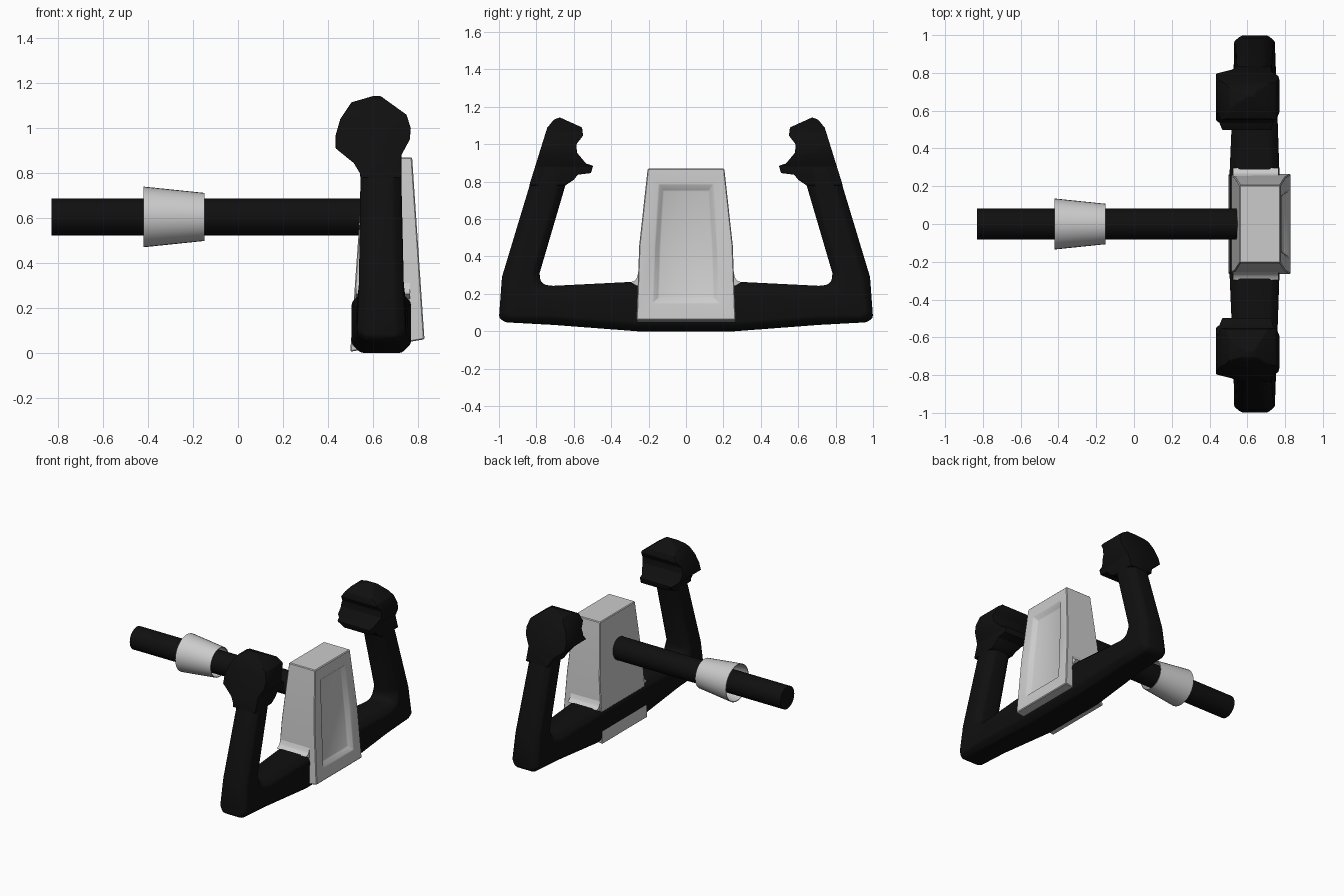
import bpy, bmesh, math
from mathutils import Vector

if "Cube" in bpy.data.objects:
    bpy.data.objects.remove(bpy.data.objects["Cube"])


def material(name, v):
    m = bpy.data.materials.new(name)
    m.diffuse_color = (v, v, v, 1)
    m.use_nodes = True
    m.node_tree.nodes["Principled BSDF"].inputs["Base Color"].default_value = m.diffuse_color
    return m


BLACK = material("matte black", 0.005)
GREY = material("light grey", 0.6)


def loft(name, loops, mat, cap_start=True, cap_end=True, closed=False):
    """Skin a list of equal-length point loops."""
    bm = bmesh.new()
    rings = [[bm.verts.new(p) for p in loop] for loop in loops]
    pairs = list(zip(rings, rings[1:])) + ([(rings[-1], rings[0])] if closed else [])
    for a, b in pairs:
        for i in range(len(a)):
            j = (i + 1) % len(a)
            bm.faces.new((a[i], a[j], b[j], b[i]))
    if cap_start and not closed:
        bm.faces.new(rings[0])
    if cap_end and not closed:
        bm.faces.new(rings[-1])
    bmesh.ops.recalc_face_normals(bm, faces=bm.faces)
    me = bpy.data.meshes.new(name)
    bm.to_mesh(me)
    bm.free()
    me.materials.append(mat)
    ob = bpy.data.objects.new(name, me)
    bpy.context.collection.objects.link(ob)
    return ob


def activate(ob):
    bpy.ops.object.select_all(action='DESELECT')
    ob.select_set(True)
    bpy.context.view_layer.objects.active = ob


def smooth(ob, angle=30):
    activate(ob)
    bpy.ops.object.shade_smooth_by_angle(angle=math.radians(angle))


def finish(ob, bevel=0.0, segments=2, mirror=False):
    """Apply edge rounding and left/right mirroring, then shade."""
    activate(ob)
    if bevel:
        m = ob.modifiers.new("bevel", 'BEVEL')
        m.width, m.segments = bevel, segments
        m.limit_method, m.angle_limit = 'ANGLE', math.radians(25)
        bpy.ops.object.modifier_apply(modifier=m.name)
    if mirror:
        m = ob.modifiers.new("mirror", 'MIRROR')
        m.use_axis = (False, True, False)
        bpy.ops.object.modifier_apply(modifier=m.name)
    smooth(ob)


def circle(x, r, n=32, z=0.605):
    return [(x, r * math.cos(2 * math.pi * i / n), z + r * math.sin(2 * math.pi * i / n))
            for i in range(n)]


# control shaft and tapered collar (thin open sleeve)
smooth(loft("shaft", [circle(-0.83, 0.082), circle(0.58, 0.082)], BLACK))
smooth(loft("collar", [circle(-0.42, 0.135), circle(-0.15, 0.107),
                       circle(-0.15, 0.102), circle(-0.42, 0.130)], GREY, closed=True))


# hub housing: back outline, front outline, recess edge, recess floor
def front_x(z):
    return 0.775 + (0.87 - z) * 0.055 / 0.81


def back_x(z):
    return 0.56 - (0.87 - z) * 0.06 / 0.86


def outline(half, x_of, offset=0.0):
    pts = half + [(-y, z) for y, z in reversed(half)]
    return [(x_of(z) + offset, y, z) for y, z in pts]


hub = loft("hub_housing", [
    outline([(0.205, 0.87), (0.250, 0.46), (0.265, 0.005)], back_x),
    outline([(0.205, 0.87), (0.250, 0.46), (0.265, 0.06)], front_x),
    outline([(0.145, 0.785), (0.165, 0.45), (0.176, 0.152)], front_x),
    outline([(0.122, 0.752), (0.140, 0.45), (0.148, 0.178)], front_x, -0.03)], GREY)
finish(hub, 0.005, 1)

# fairing between hub and cross bar
fair = [(0.24, 0.34), (0.256, 0.31), (0.263, 0.285), (0.275, 0.27), (0.297, 0.261), (0.24, 0.23)]
finish(loft("hub_fairing", [[(x, y, z) for y, z in fair] for x in (0.525, 0.765)], GREY),
       mirror=True)


# yoke: chamfered sections from the centre out and up the grip
def section(inner, outer, x0, x1, c=0.04):
    a, b = Vector((0, *inner)), Vector((0, *outer))
    L = (a - b).length
    u = (a - b) / L
    flat = [(x0 + c, 0), (x1 - c, 0), (x1, c), (x1, L - c),
            (x1 - c, L), (x0 + c, L), (x0, L - c), (x0, c)]
    return [Vector((x, 0, 0)) + b + u * t for x, t in flat]


yoke = loft("yoke_frame", [
    section((0, 0.265), (0, 0), 0.506, 0.77),
    section((0.27, 0.265), (0.26, 0), 0.506, 0.77),
    section((0.71, 0.243), (0.71, 0.034), 0.525, 0.755),
    section((0.755, 0.248), (0.967, 0.048), 0.53, 0.747),
    section((0.778, 0.268), (1.0, 0.072), 0.53, 0.747),
    section((0.783, 0.31), (0.984, 0.29), 0.538, 0.738),
    section((0.645, 0.78), (0.839, 0.77), 0.545, 0.727),
    section((0.60, 0.97), (0.768, 0.99), 0.548, 0.727)], BLACK, cap_start=False)
finish(yoke, 0.012, 2, mirror=True)

# grip head: face outline intersected with side outline, thumb ledge included
face = [(0.645, 0.78), (0.60, 0.81), (0.578, 0.837), (0.508, 0.846), (0.497, 0.885),
        (0.535, 0.897), (0.583, 0.955), (0.586, 1.0), (0.55, 1.046), (0.556, 1.09),
        (0.674, 1.143), (0.706, 1.132), (0.742, 1.088), (0.838, 0.78)]
side = [(0.546, 0.77), (0.542, 0.80), (0.515, 0.845), (0.435, 0.91), (0.435, 0.97),
        (0.455, 1.04), (0.505, 1.115), (0.625, 1.15), (0.75, 1.06), (0.769, 1.0),
        (0.765, 0.95), (0.727, 0.88), (0.727, 0.77)]
head = loft("grip_head", [[(x, y, z) for y, z in face] for x in (0.3, 0.9)], BLACK)
cutter = loft("head_side_cutter", [[(x, y, z) for x, z in side] for y in (0.3, 1.0)], BLACK)
cutter.hide_render = True
activate(head)
m = head.modifiers.new("trim", 'BOOLEAN')
m.operation, m.solver, m.object = 'INTERSECT', 'EXACT', cutter
bpy.ops.object.modifier_apply(modifier=m.name)
bpy.data.objects.remove(cutter)
finish(head, 0.008, 2, mirror=True)
